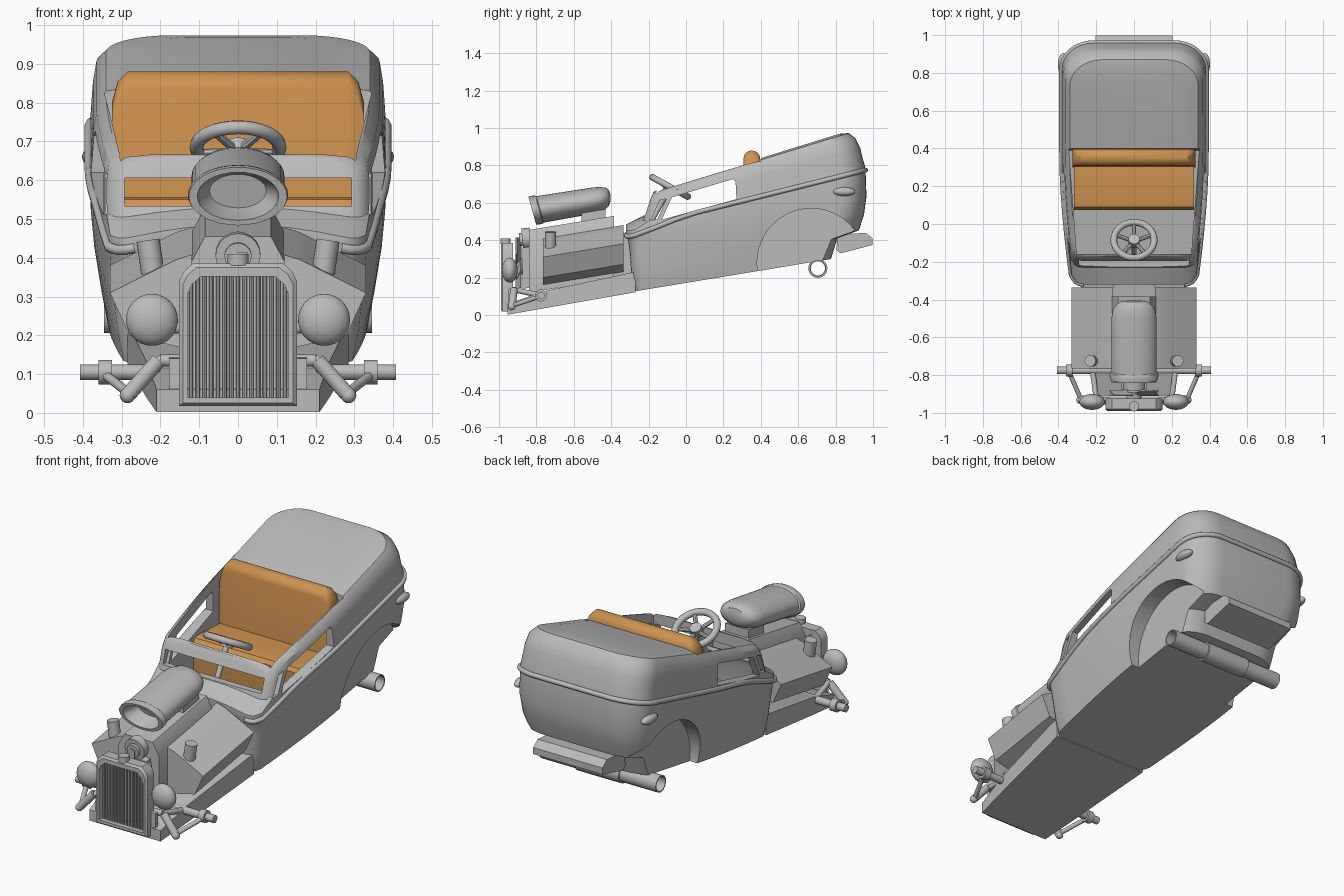
import bpy, bmesh
from math import sin, cos, pi, radians
from mathutils import Vector

if "Cube" in bpy.data.objects:
    bpy.data.objects.remove(bpy.data.objects["Cube"], do_unlink=True)

RAKE = 0.165  # nose-down slope of the whole car


def material(name, rgb):
    m = bpy.data.materials.new(name)
    m.use_nodes = True
    m.diffuse_color = (*rgb, 1)
    m.node_tree.nodes["Principled BSDF"].inputs["Base Color"].default_value = (*rgb, 1)
    return m


GREY = material("primer_grey", (0.5, 0.5, 0.5))
TAN = material("tan_leather", (0.62, 0.29, 0.08))


def smooth(obj, angle):
    bpy.ops.object.select_all(action="DESELECT")
    obj.select_set(True)
    bpy.context.view_layer.objects.active = obj
    bpy.ops.object.shade_smooth_by_angle(angle=radians(angle))


def loft(name, rings, mat=GREY, angle=30, closed=False):
    """Skin a list of equal-length point rings; cap the ends unless closed."""
    bm = bmesh.new()
    vs = [[bm.verts.new(p) for p in r] for r in rings]
    n = len(vs[0])
    pairs = list(zip(vs, vs[1:])) + ([(vs[-1], vs[0])] if closed else [])
    for a, b in pairs:
        for i in range(n):
            j = (i + 1) % n
            bm.faces.new((a[i], a[j], b[j], b[i]))
    if not closed:
        bm.faces.new(vs[0])
        bm.faces.new(vs[-1])
    bmesh.ops.recalc_face_normals(bm, faces=bm.faces)
    me = bpy.data.meshes.new(name)
    bm.to_mesh(me)
    bm.free()
    me.materials.append(mat)
    obj = bpy.data.objects.new(name, me)
    bpy.context.collection.objects.link(obj)
    smooth(obj, angle)
    return obj


def prism(name, pts, x0, x1, mat=GREY):
    return loft(name, [[(x, y, z) for y, z in pts] for x in (x0, x1)], mat)


def raked(name, pts, y0, y1, mat=GREY):
    """Extrude an (x, z) section along y, following the rake."""
    return loft(name, [[(x, y, z + RAKE * (y - y0)) for x, z in pts] for y in (y0, y1)], mat)


def box(name, hw, y0, y1, z0, z1, mat=GREY):
    return raked(name, [(-hw, z0), (hw, z0), (hw, z1), (-hw, z1)], y0, y1, mat)


def rod(name, p, q, r, r2=None, n=20):
    p, q = Vector(p), Vector(q)
    rot = (q - p).to_track_quat("Z", "Y")
    return loft(name, [[c + rot @ Vector((rad * cos(2 * pi * i / n), rad * sin(2 * pi * i / n), 0))
                        for i in range(n)] for c, rad in ((p, r), (q, r2 or r))])


def ball(name, loc, scale):
    bpy.ops.mesh.primitive_uv_sphere_add(segments=24, ring_count=14, radius=1, location=loc)
    o = bpy.context.object
    o.name, o.scale = name, scale
    o.data.materials.append(GREY)
    smooth(o, 40)


def cut(obj, cutter):
    cutter.hide_render = True
    mod = obj.modifiers.new("cut", "BOOLEAN")
    mod.operation, mod.object, mod.solver = "DIFFERENCE", cutter, "EXACT"
    bpy.ops.object.select_all(action="DESELECT")
    obj.select_set(True)
    bpy.context.view_layer.objects.active = obj
    bpy.ops.object.modifier_apply(modifier="cut")
    bpy.data.objects.remove(cutter, do_unlink=True)


# Body: tilted plan outlines stacked from the floor to the roof
def width(hw, y):
    t = min(1, max(0, (0.35 - y) / 0.67))
    return hw * (1 - 0.15 * t ** 1.6)


def outline(a, b, yf, yb, hw, crown):
    wf = width(hw, yf)
    half = [((wf - 0.06) * k / 4, yf) for k in range(4)]
    half += [(wf - 0.06 + 0.06 * sin(t), yf + 0.05 - 0.05 * cos(t)) for t in (k * pi / 8 for k in range(4))]
    y0, y1 = yf + 0.05, yb - 0.14
    half += [(width(hw, y), y) for y in (y0 + (y1 - y0) * k / 10 for k in range(10))]
    half += [(hw - 0.17 + 0.17 * cos(t), y1 + 0.14 * sin(t)) for t in (k * pi / 16 for k in range(9))]
    half.append((0, yb))
    ring = half + [(-x, y) for x, y in half[-2:0:-1]]
    return [(x, y, a + b * y - crown * x * x * max(0, -y) / 0.3) for x, y in ring]


BELT = (0.535, 0.25, -0.32, 0.96, 0.383, 0.4)
layers = [
    (0.172, 0.165, -0.28, 0.775, 0.335, 0),
    (0.25, 0.2, -0.29, 0.81, 0.352, 0),
    (0.268, 0.2, -0.292, 0.925, 0.355, 0),
    (0.38, 0.167, -0.3, 0.952, 0.372, 0),
    (0.46, 0.18, -0.31, 0.965, 0.38, 0),
    BELT,
    (0.565, 0.25, -0.32, 0.955, 0.38, 0.4),
    (0.59, 0.26, -0.23, 0.945, 0.378, 0.4),
    (0.64, 0.27, -0.205, 0.932, 0.374, 0),
    (0.685, 0.29, -0.185, 0.905, 0.365, 0),
    (0.708, 0.305, -0.175, 0.87, 0.34, 0),
    (0.715, 0.31, -0.17, 0.82, 0.28, 0),
]
body = loft("body", [outline(*l) for l in layers], angle=35)

# Cabin, windshield, side windows and wheel arches cut from the body
cabin = [(-0.2, 0.27), (0.39, 0.36), (0.4, 0.6), (0.4, 1.2), (-0.15, 1.2), (-0.16, 0.6), (-0.205, 0.5)]
cut(body, loft("cabin_cutter", [[(s * (0.315 + 0.075 * y), y, z) for y, z in cabin] for s in (-1, 1)]))
cut(body, prism("windshield_cutter", [(-0.3, 0.533), (-0.3, 0.605), (-0.1, 0.605), (-0.1, 0.533)], -0.292, 0.292))
cut(body, prism("window_cutter", [(-0.13, 0.51), (-0.075, 0.63), (0.25, 0.727), (0.265, 0.715), (0.27, 0.62)], -1, 1))
cut(body, prism("vent_cutter", [(-0.187, 0.508), (-0.14, 0.615), (-0.105, 0.622), (-0.153, 0.512)], -1, 1))
for s in (-1, 1):
    cut(body, rod("arch_cutter", (s * 0.29, 0.67, 0.28), (s * 0.6, 0.67, 0.28), 0.29, n=48))
smooth(body, 35)

# Belt moulding
pts = outline(*BELT)
pts = pts[4:-3]
curve = bpy.data.curves.new("belt_moulding", "CURVE")
curve.dimensions, curve.bevel_depth, curve.bevel_resolution = "3D", 0.013, 3
spline = curve.splines.new("POLY")
spline.points.add(len(pts) - 1)
for sp, p in zip(spline.points, pts):
    sp.co = (*p, 1)
curve.materials.append(GREY)
belt = bpy.data.objects.new("belt_moulding", curve)
bpy.context.collection.objects.link(belt)

# Seat
prism("seat_cushion", [(0.08, 0.37), (0.075, 0.53), (0.09, 0.55), (0.12, 0.557), (0.33, 0.545), (0.33, 0.38)],
      -0.318, 0.318, TAN)
arc = [(0.352 - 0.045 * cos(t), 0.835 + 0.045 * sin(t)) for t in (k * pi / 8 for k in range(9))]
back = [(0.3, 0.45)] + arc + [(0.397, 0.45)]
loft("seat_back", [[(x, y, z - d * (z > 0.8)) for y, z in back] for x, d in
                   ((-0.325, 0.08), (-0.31, 0.025), (-0.285, 0), (0.285, 0), (0.31, 0.025), (0.325, 0.08))], TAN, 40)

# Steering wheel
hub = Vector((0, -0.085, 0.685))
axis = Vector((0, 0.48, 0.877))
bpy.ops.mesh.primitive_torus_add(major_radius=0.107, minor_radius=0.018, major_segments=32, minor_segments=10,
                                 location=hub, rotation=(-0.5, 0, 0))
wheel = bpy.context.object
wheel.name = "steering_wheel"
wheel.data.materials.append(GREY)
smooth(wheel, 40)
side = axis.cross(Vector((1, 0, 0)))
for k in range(5):
    t = pi / 2 + 2 * pi * k / 5
    rod("steering_spoke", hub - axis * 0.015, hub + 0.105 * (cos(t) * Vector((1, 0, 0)) + sin(t) * side), 0.011, n=8)
rod("steering_hub", hub - axis * 0.03, hub + axis * 0.012, 0.03)
rod("steering_column", hub - axis * 0.25, hub, 0.014)

# Chassis tray
loft("chassis", [[(-w, y, z0), (w, y, z0), (w, y, z1), (-w, y, z1)] for y, w, z0, z1 in
                 ((-0.955, 0.21, 0.002, 0.06), (-0.75, 0.235, 0.038, 0.13), (-0.27, 0.285, 0.122, 0.232))])

# Engine block and heads
raked("engine_block", [(-0.12, 0.12), (0.12, 0.12), (0.12, 0.39), (0.085, 0.455), (-0.085, 0.455), (-0.12, 0.39)],
      -0.84, -0.385)
box("gearbox", 0.11, -0.39, -0.28, 0.2, 0.43)
box("timing_cover", 0.07, -0.875, -0.83, 0.14, 0.36)
for s in (-1, 1):
    raked("cylinder_head", [(s * x, z) for x, z in
          ((0.11, 0.41), (0.16, 0.395), (0.18, 0.385), (0.33, 0.31), (0.28, 0.2), (0.11, 0.16))], -0.765, -0.335)
    rod("filler_cap", (s * 0.218, -0.725, 0.35), (s * 0.232, -0.725, 0.445), 0.03)

# Blower with oval intake
n = 32
rings = []
for y, k in ((-0.74, 0.6), (-0.8, 0.82), (-0.822, 0.86), (-0.822, 1.04), (-0.8, 1.06), (-0.785, 1.04), (-0.78, 0.98),
             (-0.5, 0.98), (-0.46, 0.93), (-0.43, 0.8), (-0.412, 0.6), (-0.405, 0.3)):
    rings.append([(0.122 * k * cos(2 * pi * i / n), y - 0.02 * k * sin(2 * pi * i / n) * (y < -0.7),
                   0.562 + RAKE * (y + 0.8) + 0.072 * k * sin(2 * pi * i / n)) for i in range(n)])
loft("blower", rings, angle=35)
box("blower_neck", 0.07, -0.56, -0.43, 0.47, 0.545)

# Pulleys and fan
rod("upper_pulley", (0, -0.875, 0.405), (0, -0.83, 0.41), 0.058)
rod("upper_pulley_nose", (0, -0.89, 0.403), (0, -0.87, 0.405), 0.035)
rod("fan_shaft", (0, -0.92, 0.25), (0, -0.86, 0.26), 0.04)
for k in range(6):
    t = k * pi / 3 + pi / 6
    u, v = Vector((cos(t), 0, sin(t))), Vector((-sin(t), 0.5, cos(t))) * 0.025
    c = Vector((0, -0.895, 0.28))
    th = Vector((0, 0.003, 0))
    loft("fan_blade", [[c + u * r - v - th, c + u * r + v - th, c + u * r + v + th, c + u * r - v + th]
                       for r in (0.02, 0.135)])

# Grille shell, slats and cap
def arch(w, z0, z1, y):
    return [(-w, y, z0), (w, y, z0), (w, y, z1 - 0.045), (w - 0.012, y, z1 - 0.02), (w - 0.035, y, z1),
            (0.035 - w, y, z1), (0.012 - w, y, z1 - 0.02), (-w, y, z1 - 0.045)]


loft("grille_shell", [arch(0.142, 0.025, 0.375, -0.99), arch(0.152, 0.018, 0.385, -0.98),
                      arch(0.152, 0.018, 0.385, -0.925), arch(0.13, 0.04, 0.352, -0.925),
                      arch(0.13, 0.04, 0.352, -0.99)], closed=True)
loft("radiator_core", [arch(0.135, 0.035, 0.357, -0.95), arch(0.135, 0.035, 0.357, -0.93)])
for k in range(15):
    x = -0.121 + k * 0.0173
    rod("grille_slat", (x, -0.962, 0.035), (x, -0.962, 0.355), 0.0055, n=8)
rod("radiator_cap", (0, -0.965, 0.38), (0, -0.965, 0.41), 0.027)
box("grille_crossbar", 0.178, -0.95, -0.93, 0.02, 0.14)

# Front axle, steering arms, headlights and tail lights
rod("front_axle", (-0.407, -0.775, 0.105), (0.407, -0.775, 0.105), 0.02)
rod("front_tie_bar", (-0.2, -0.92, 0.135), (0.2, -0.92, 0.135), 0.016)
for s in (-1, 1):
    rod("axle_collar", (s * 0.325, -0.775, 0.105), (s * 0.36, -0.775, 0.105), 0.032)
    rod("shock_absorber", (s * 0.205, -0.92, 0.135), (s * 0.28, -0.93, 0.05), 0.02)
    rod("shock_link", (s * 0.28, -0.93, 0.05), (s * 0.345, -0.78, 0.1), 0.012)
    rod("radius_rod", (s * 0.2, -0.92, 0.135), (s * 0.22, -0.775, 0.105), 0.014)
    ball("shock_joint", (s * 0.285, -0.932, 0.045), (0.02, 0.02, 0.02))
    ball("headlight", (s * 0.222, -0.942, 0.24), (0.067, 0.042, 0.067))
    rod("headlight_stalk", (s * 0.13, -0.93, 0.22), (s * 0.21, -0.93, 0.22), 0.015)
    ball("tail_light", (s * 0.375, 0.845, 0.66), (0.027, 0.06, 0.024))

# Fuel tank and hollow rear axle
prism("fuel_tank", [(0.81, 0.43), (0.96, 0.44), (0.998, 0.41), (0.998, 0.375), (0.825, 0.33), (0.805, 0.35)],
      -0.205, 0.205)
loft("rear_axle", [[(x, 0.705 + r * cos(2 * pi * i / 24), 0.25 + r * sin(2 * pi * i / 24)) for i in range(24)]
                   for x, r in ((-0.345, 0.044), (-0.13, 0.044), (-0.13, 0.051), (0.13, 0.051), (0.13, 0.044),
                                (0.345, 0.044), (0.345, 0.038), (-0.345, 0.038))], closed=True)
